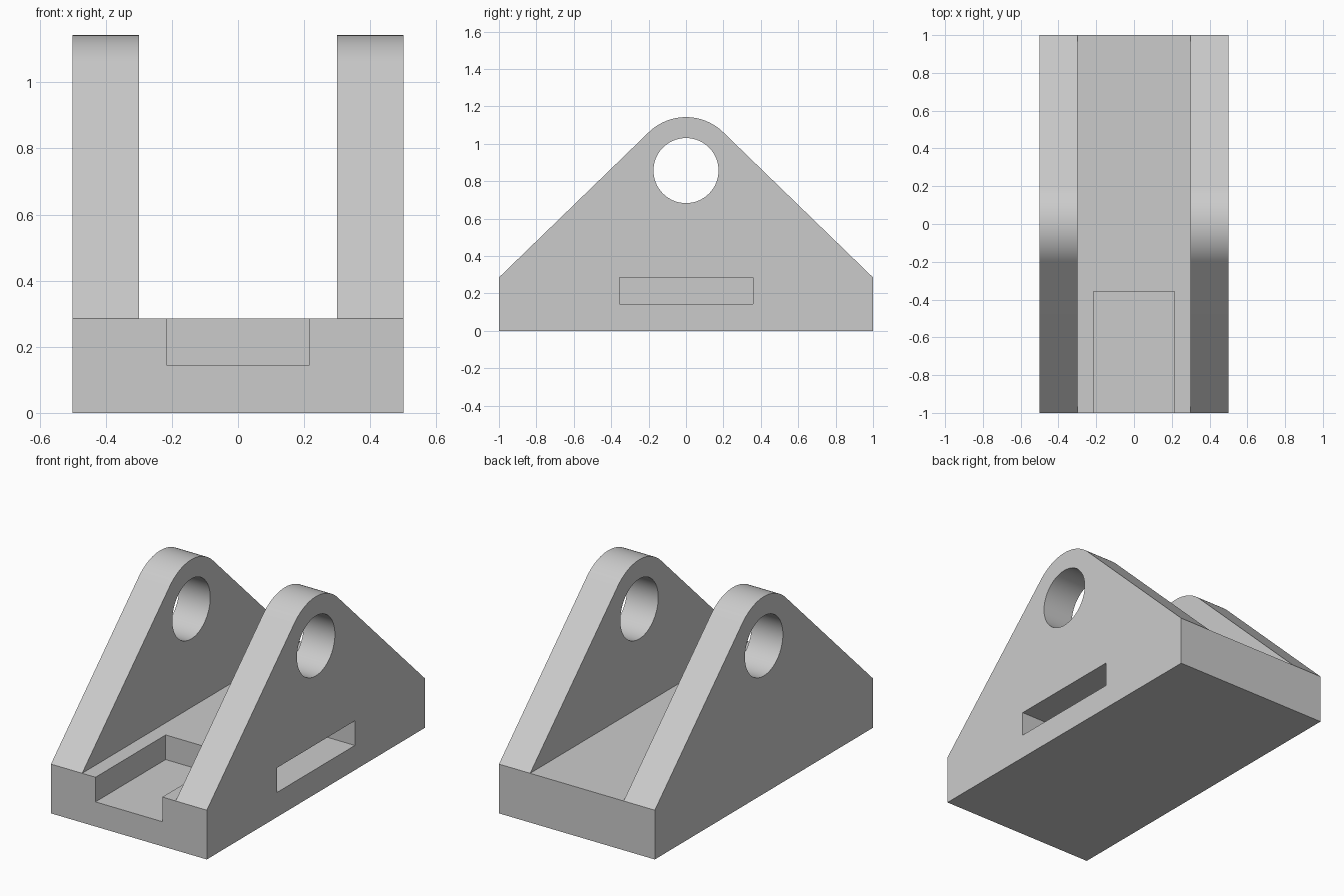
import bpy, bmesh, math
from mathutils import Matrix, Vector

if "Cube" in bpy.data.objects:
    bpy.data.objects.remove(bpy.data.objects["Cube"], do_unlink=True)

U = 1 / 7                       # design module
HALF_WIDTH, GAP, BASE_TOP = 0.5, 0.3, 2 * U
PIVOT_Z, EAR_RADIUS, HOLE_RADIUS = 6 * U, 2 * U, 0.174

grey = bpy.data.materials.new("plain_grey")
grey.use_nodes = True
colour = (0.6, 0.6, 0.6, 1)
grey.diffuse_color = colour
grey.node_tree.nodes["Principled BSDF"].inputs["Base Color"].default_value = colour


def add_object(name, bm):
    bmesh.ops.recalc_face_normals(bm, faces=bm.faces)
    mesh = bpy.data.meshes.new(name)
    bm.to_mesh(mesh)
    bm.free()
    mesh.materials.append(grey)
    obj = bpy.data.objects.new(name, mesh)
    bpy.context.collection.objects.link(obj)
    return obj


def box(name, low, high):
    low, high = Vector(low), Vector(high)
    bm = bmesh.new()
    bmesh.ops.create_cube(bm, size=1)
    bmesh.ops.scale(bm, vec=high - low, verts=bm.verts)
    bmesh.ops.translate(bm, vec=(low + high) / 2, verts=bm.verts)
    return add_object(name, bm)


# Bracket: side outline with sloped edges tangent to the rounded top
reach = math.hypot(1, PIVOT_Z - BASE_TOP)
start = math.acos(EAR_RADIUS / reach) - math.atan2(PIVOT_Z - BASE_TOP, 1)
steps = 32
outline = [(-1, BASE_TOP), (-1, 0), (1, 0), (1, BASE_TOP)]
for i in range(steps + 1):
    a = start + (math.pi - 2 * start) * i / steps
    outline.append((EAR_RADIUS * math.cos(a), PIVOT_Z + EAR_RADIUS * math.sin(a)))
bm = bmesh.new()
face = bm.faces.new([bm.verts.new((-HALF_WIDTH, y, z)) for y, z in outline])
side = bmesh.ops.extrude_face_region(bm, geom=[face])["geom"]
bmesh.ops.translate(bm, vec=(2 * HALF_WIDTH, 0, 0),
                    verts=[v for v in side if isinstance(v, bmesh.types.BMVert)])
bracket = add_object("clevis_bracket", bm)

# Cutters: gap between the ears, front pocket, side slot and pin hole
pocket_x, pocket_y = 1.5 * U, 2.5 * U
cutters = [
    box("side_slot_cutter", (pocket_x + 0.0005, -pocket_y + 0.0005, U), (1, pocket_y, BASE_TOP)),
    box("ear_gap_cutter", (-GAP, -2, BASE_TOP), (GAP, 2, 2)),
    box("front_pocket_cutter", (-pocket_x, -2, U), (pocket_x, -pocket_y, 0.5)),
]
bm = bmesh.new()
bmesh.ops.create_cone(bm, cap_ends=True, segments=64, radius1=HOLE_RADIUS,
                      radius2=HOLE_RADIUS, depth=2,
                      matrix=Matrix.Translation((0, 0, PIVOT_Z)) @ Matrix.Rotation(math.pi / 2, 4, "Y"))
cutters.append(add_object("pin_hole_cutter", bm))

bpy.context.view_layer.objects.active = bracket
bracket.select_set(True)
for cutter in cutters:
    mod = bracket.modifiers.new(cutter.name, "BOOLEAN")
    mod.operation, mod.solver, mod.object = "DIFFERENCE", "EXACT", cutter
    bpy.ops.object.modifier_apply(modifier=mod.name)
    bpy.data.objects.remove(cutter, do_unlink=True)

# Smooth the round surfaces, keep the machined edges sharp
bpy.ops.object.shade_smooth_by_angle(angle=math.radians(20))
